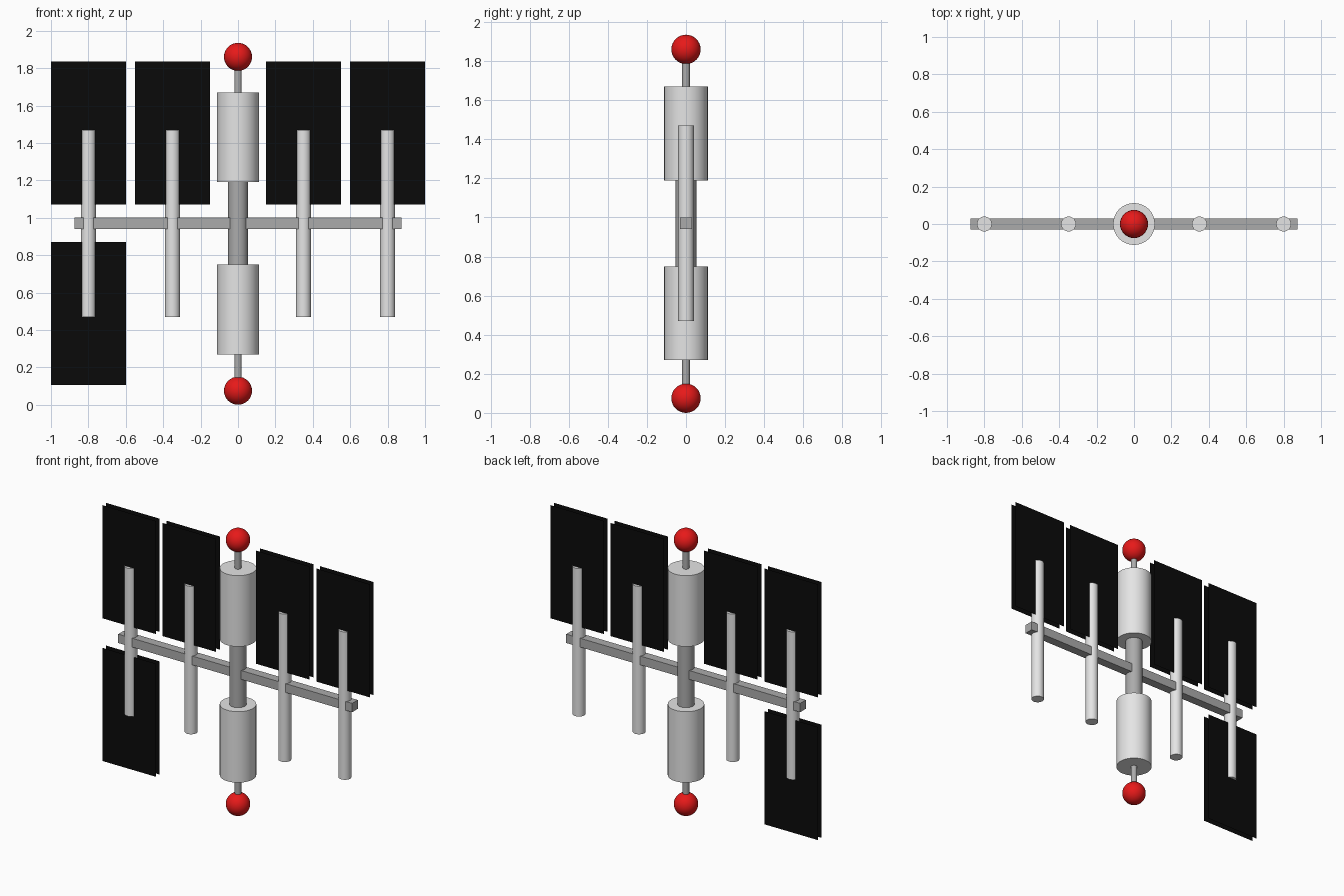
import bpy
import math

cube = bpy.data.objects.get("Cube")
if cube:
    bpy.data.objects.remove(cube, do_unlink=True)


def material(name, r, g, b):
    m = bpy.data.materials.new(name)
    m.use_nodes = True
    m.diffuse_color = (r, g, b, 1)
    bsdf = next(n for n in m.node_tree.nodes if n.type == "BSDF_PRINCIPLED")
    bsdf.inputs["Base Color"].default_value = (r, g, b, 1)
    return m


LIGHT = material("light grey", 0.78, 0.78, 0.78)
DARK = material("mid grey", 0.41, 0.41, 0.41)
RED = material("red", 0.8, 0.01, 0.01)
BLACK = material("black", 0.003, 0.003, 0.003)


def finish(name, mat, smooth=False):
    obj = bpy.context.object
    obj.name = name
    obj.data.materials.append(mat)
    if smooth:
        bpy.ops.object.shade_smooth_by_angle(angle=math.radians(40))
    return obj


def cylinder(name, x, radius, bottom, top, mat):
    bpy.ops.mesh.primitive_cylinder_add(
        vertices=32, radius=radius, depth=top - bottom,
        location=(x, 0, (bottom + top) / 2))
    finish(name, mat, smooth=True)


def ball(name, z):
    bpy.ops.mesh.primitive_uv_sphere_add(
        segments=32, ring_count=16, radius=0.075, location=(0, 0, z))
    finish(name, RED, smooth=True)


def panel(name, x, bottom, top):
    # Each panel is a pair of thin sheets, one on each side of the rod
    for side, y in (("front", -0.02), ("back", 0.02)):
        bpy.ops.mesh.primitive_plane_add(
            size=1, location=(x, y, (bottom + top) / 2),
            rotation=(math.copysign(math.pi / 2, -y), 0, 0))
        obj = finish(f"{name}_{side}", BLACK)
        obj.scale = (0.4, top - bottom, 1)


# Central column
cylinder("lower_module", 0, 0.112, 0.27, 0.75, LIGHT)
cylinder("upper_module", 0, 0.112, 1.19, 1.67, LIGHT)
cylinder("middle_column", 0, 0.053, 0.75, 1.19, DARK)
cylinder("lower_stem", 0, 0.02, 0.10, 0.27, DARK)
cylinder("upper_stem", 0, 0.02, 1.67, 1.84, DARK)
ball("lower_ball", 0.075)
ball("upper_ball", 1.86)

# Horizontal truss
bpy.ops.mesh.primitive_cube_add(size=1, location=(0, 0, 0.97))
finish("cross_beam", DARK).scale = (1.75, 0.06, 0.06)

# Vertical rods and upper panels
for label, x in (("outer_right", -0.8), ("inner_right", -0.35),
                 ("inner_left", 0.35), ("outer_left", 0.8)):
    cylinder(f"{label}_rod", x, 0.04, 0.47, 1.47, LIGHT)
    panel(f"{label}_upper_panel", x, 1.07, 1.835)

# The only lower panel
panel("outer_right_lower_panel", -0.8, 0.105, 0.87)
